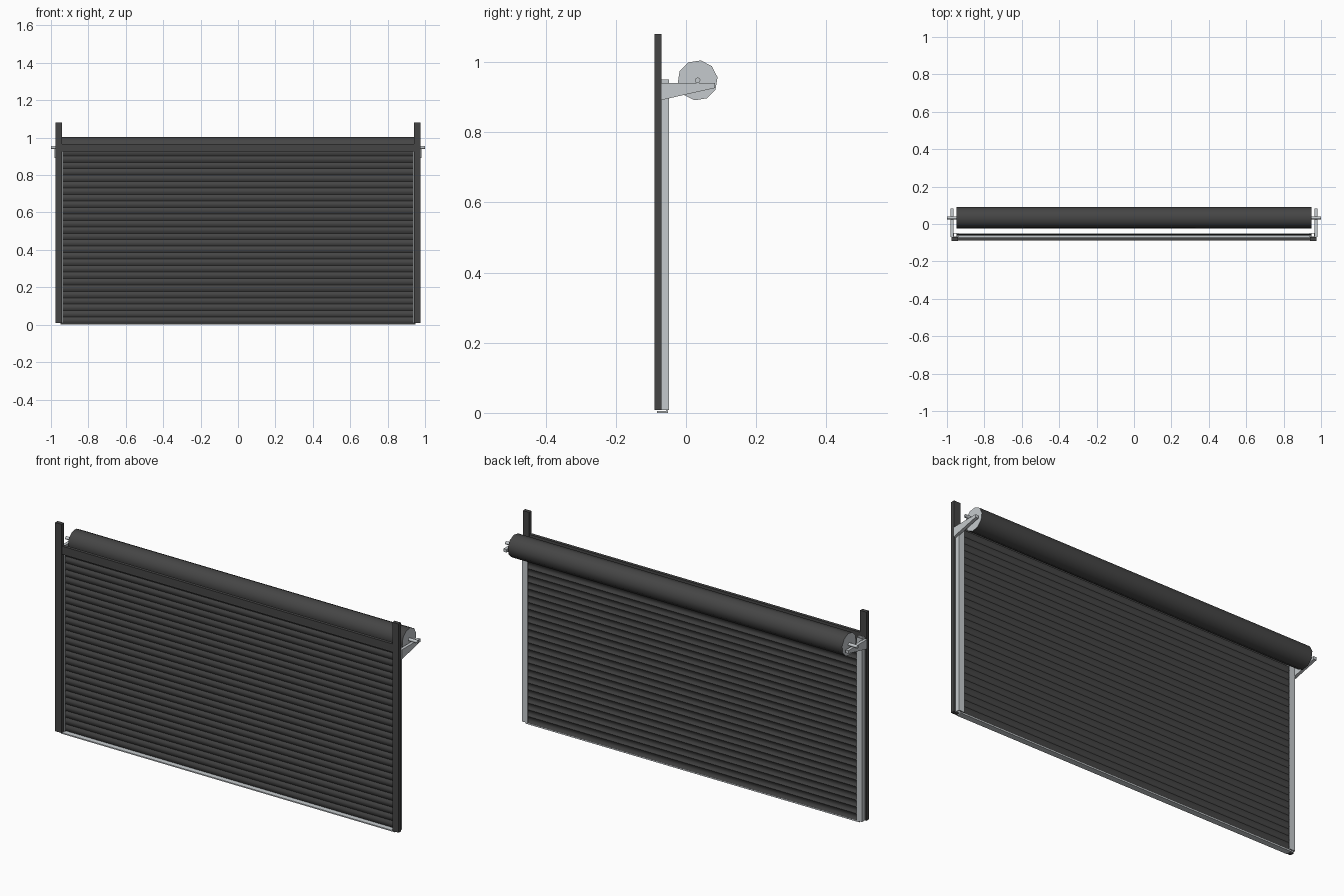
import bpy, bmesh, math
from mathutils import Matrix

if "Cube" in bpy.data.objects:
    bpy.data.objects.remove(bpy.data.objects["Cube"])


def material(name, rgb):
    m = bpy.data.materials.new(name)
    m.diffuse_color = (*rgb, 1)
    m.use_nodes = True
    m.node_tree.nodes["Principled BSDF"].inputs["Base Color"].default_value = m.diffuse_color
    return m


DARK = material("dark_paint", (0.06, 0.06, 0.06))
STEEL = material("galvanised_steel", (0.56, 0.59, 0.61))


def finish(bm, name, *mats):
    bmesh.ops.recalc_face_normals(bm, faces=bm.faces[:])
    me = bpy.data.meshes.new(name)
    bm.to_mesh(me)
    bm.free()
    ob = bpy.data.objects.new(name, me)
    bpy.context.collection.objects.link(ob)
    for m in mats:
        me.materials.append(m)
    return ob


def prism(name, pts, depth, mat):
    """Closed 3D outline swept along a depth vector."""
    bm = bmesh.new()
    face = bm.faces.new([bm.verts.new(p) for p in pts])
    ext = bmesh.ops.extrude_face_region(bm, geom=[face])
    bmesh.ops.translate(bm, vec=depth,
                        verts=[g for g in ext["geom"] if isinstance(g, bmesh.types.BMVert)])
    return finish(bm, name, mat)


def box(name, x, y, z, mat):
    pts = [(x[0], y[0], z[0]), (x[1], y[0], z[0]), (x[1], y[1], z[0]), (x[0], y[1], z[0])]
    return prism(name, pts, (0, 0, z[1] - z[0]), mat)


def mirror(ob):
    ob.modifiers.new("mirror", "MIRROR").use_axis[0] = True
    return ob


def smooth(ob, angle):
    bpy.ops.object.select_all(action="DESELECT")
    ob.select_set(True)
    bpy.context.view_layer.objects.active = ob
    bpy.ops.object.shade_smooth_by_angle(angle=math.radians(angle))


def x_cylinder(name, radius, half, sides, phase, *mats):
    """Cylinder along x; the last material goes on the end caps."""
    bm = bmesh.new()
    bmesh.ops.create_cone(bm, cap_ends=True, segments=sides, radius1=radius, radius2=radius,
                          depth=2 * half)
    # put a vertex at z-axis first, then turn about x by the phase
    bmesh.ops.rotate(bm, verts=bm.verts[:], matrix=Matrix.Rotation(math.pi / 2, 3, "Y"))
    v = max(bm.verts, key=lambda p: p.co.y)
    turn = math.radians(phase) - math.atan2(v.co.z, v.co.y)
    bmesh.ops.rotate(bm, verts=bm.verts[:], matrix=Matrix.Rotation(turn, 3, "X"))
    bmesh.ops.translate(bm, verts=bm.verts[:], vec=(0, 0.033, 0.948))
    for f in bm.faces:
        if len(f.verts) > 4:
            f.material_index = len(mats) - 1
    ob = finish(bm, name, *mats)
    smooth(ob, 50)
    return ob


# Front frame: two posts and the lintel
mirror(box("frame_post", (0.94, 0.976), (-0.09, -0.07), (0.008, 1.08), DARK))
box("frame_lintel", (-0.94, 0.94), (-0.087, -0.071), (0.925, 0.967), DARK)

# C-shaped guide channels, open towards the curtain
channel = [(0.935, -0.07), (0.967, -0.07), (0.967, -0.048), (0.935, -0.048),
           (0.935, -0.0515), (0.9635, -0.0515), (0.9635, -0.0665), (0.935, -0.0665)]
mirror(prism("guide_channel", [(x, y, 0.008) for x, y in channel], (0, 0, 0.942), STEEL))

# Curtain: one curved slat repeated upwards
PITCH, SLATS, N = 0.0345, 27, 6
front, back = [], []
for i in range(N + 1):
    t = i / N
    bulge = 0.006 * math.sin(math.pi * t)
    front.append((-0.95, -0.055 - bulge, 0.006 + PITCH * t))
    back.append((-0.95, -0.0525 - bulge, 0.006 + PITCH * t))
slats = prism("curtain_slats", front + back[::-1], (1.9, 0, 0), DARK)
smooth(slats, 40)
arr = slats.modifiers.new("stack", "ARRAY")
arr.count = SLATS
arr.use_relative_offset = False
arr.use_constant_offset = True
arr.constant_offset_displace = (0, 0, PITCH)

# Bottom angle of the curtain
box("bottom_plate", (-0.948, 0.948), (-0.082, -0.052), (0, 0.006), STEEL)

# Rolled curtain and its shaft
x_cylinder("curtain_roll", 0.0575, 0.95, 10, 9, DARK, STEEL)
x_cylinder("roll_shaft", 0.008, 1.0, 10, 9, STEEL)

# Tapered support brackets
bracket = [(-0.07, 0.892), (0.082, 0.926), (0.082, 0.941), (-0.07, 0.941)]
mirror(prism("support_bracket", [(0.964, y, z) for y, z in bracket], (0.016, 0, 0), STEEL))
